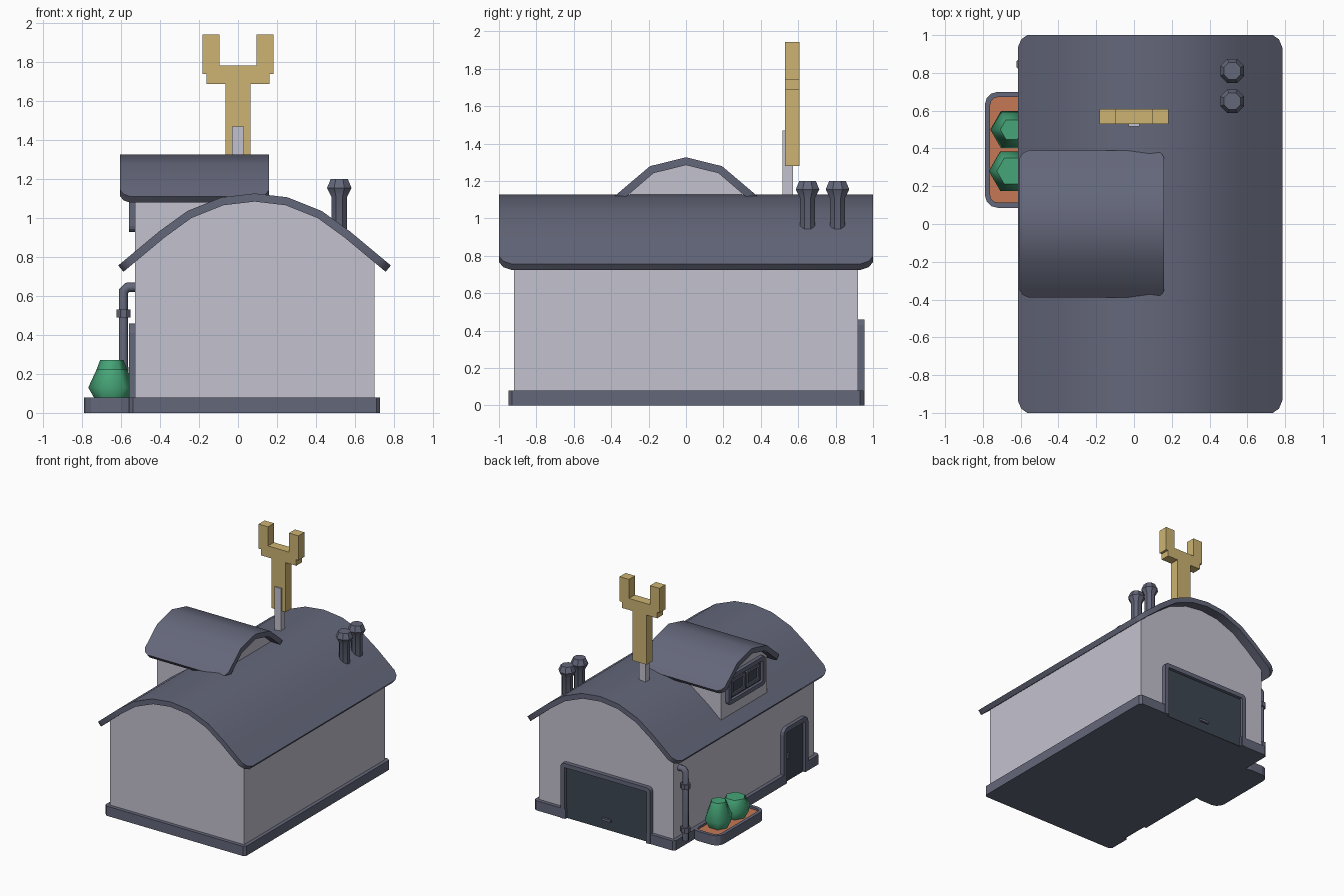
import bpy, bmesh, math
from mathutils import Vector

if "Cube" in bpy.data.objects:
    bpy.data.objects.remove(bpy.data.objects["Cube"])


def material(name, rgb):
    m = bpy.data.materials.new(name)
    m.diffuse_color = (*rgb, 1)
    m.use_nodes = True
    m.node_tree.nodes["Principled BSDF"].inputs["Base Color"].default_value = m.diffuse_color
    return m


WALL = material("pale_wall", (0.55, 0.54, 0.62))
SLATE = material("slate", (0.127, 0.136, 0.195))
DARK = material("dark_panel", (0.048, 0.061, 0.084))
GOLD = material("gold", (0.61, 0.456, 0.17))
GREEN = material("leaf_green", (0.061, 0.376, 0.188))
SOIL = material("terracotta", (0.56, 0.185, 0.09))


def make(name, verts, faces, mat, smooth=None):
    me = bpy.data.meshes.new(name)
    bm = bmesh.new()
    vs = [bm.verts.new(v) for v in verts]
    for f in faces:
        bm.faces.new([vs[i] for i in f])
    bmesh.ops.recalc_face_normals(bm, faces=bm.faces[:])
    bm.to_mesh(me)
    bm.free()
    me.materials.append(mat)
    ob = bpy.data.objects.new(name, me)
    bpy.context.collection.objects.link(ob)
    if smooth:
        bpy.ops.object.select_all(action='DESELECT')
        ob.select_set(True)
        bpy.context.view_layer.objects.active = ob
        bpy.ops.object.shade_smooth_by_angle(angle=math.radians(smooth))
    return ob


# Maps from (profile a, profile b, depth) to world
def on_x(a, b, d): return (d, a, b)
def on_y(a, b, d): return (a, d, b)
def on_z(a, b, d): return (a, b, d)


def prism(name, pts, d0, d1, mp, mat):
    n = len(pts)
    verts = [mp(a, b, d) for d in (d0, d1) for a, b in pts]
    faces = [list(range(n)), list(range(n, 2 * n))]
    faces += [(i, (i + 1) % n, n + (i + 1) % n, n + i) for i in range(n)]
    return make(name, verts, faces, mat)


def box(name, a, b, d, mp, mat):
    return prism(name, [(a[0], b[0]), (a[1], b[0]), (a[1], b[1]), (a[0], b[1])], *d, mp, mat)


def outline(a0, b0, a1, b1, r, closed):
    def arc(cx, cy, start):
        return [(cx + r * math.cos(math.radians(start - k * 30)),
                 cy + r * math.sin(math.radians(start - k * 30))) for k in range(4)]
    top = arc(a0 + r, b1 - r, 180) + arc(a1 - r, b1 - r, 90)
    if closed:
        return top + arc(a1 - r, b0 + r, 0) + arc(a0 + r, b0 + r, 270)
    return [(a0, b0)] + top + [(a1, b0)]


def frame(name, a0, b0, a1, b1, r, w, d0, d1, mp, closed, mat=SLATE):
    out = outline(a0, b0, a1, b1, r, closed)
    inn = outline(a0 + w, b0 + (w if closed else 0), a1 - w, b1 - w, max(r - w, 0.006), closed)
    verts, n = [], len(out)
    for o, i in zip(out, inn):
        verts += [mp(*o, d0), mp(*i, d0), mp(*i, d1), mp(*o, d1)]
    faces = []
    for k in range(n if closed else n - 1):
        p, q = 4 * k, 4 * ((k + 1) % n)
        faces += [(p + j, p + (j + 1) % 4, q + (j + 1) % 4, q + j) for j in range(4)]
    if not closed:
        faces += [(0, 1, 2, 3), tuple(range(4 * n - 4, 4 * n))]
    make(name, verts, faces, mat)
    return inn


def lathe(name, prof, n, loc, mat, turn=0.0, smooth=None):
    verts = [(loc[0] + r * math.cos(turn + 2 * math.pi * k / n),
              loc[1] + r * math.sin(turn + 2 * math.pi * k / n), z)
             for r, z in prof for k in range(n)]
    m = len(prof)
    faces = [list(range(n)), list(range((m - 1) * n, m * n))]
    for j in range(m - 1):
        faces += [(j * n + k, j * n + (k + 1) % n, (j + 1) * n + (k + 1) % n, (j + 1) * n + k)
                  for k in range(n)]
    return make(name, verts, faces, mat, smooth)


def curved_roof(name, pts, centre, half, c, thick, mp):
    # Bent sheet with rounded corners at the eaves
    P = [Vector(p) for p in pts]

    def corner(a, b):
        d = (b - a).normalized()
        return [a, a + d * c * 0.35, a + d * c]
    line = corner(P[0], P[1]) + P[1:-1] + corner(P[-1], P[-2])[::-1]
    ext = [half - c, half - c * 0.35] + [half] * (len(line) - 4) + [half - c * 0.35, half - c]
    verts, n = [], len(line)
    for i, (p, e) in enumerate(zip(line, ext)):
        t = (line[min(i + 1, n - 1)] - line[max(i - 1, 0)]).normalized()
        q = p + Vector((t.y, -t.x)) * thick
        verts += [mp(*p, centre - e), mp(*q, centre - e), mp(*q, centre + e), mp(*p, centre + e)]
    faces = [(0, 1, 2, 3), tuple(range(4 * n - 4, 4 * n))]
    for k in range(n - 1):
        p, q = 4 * k, 4 * k + 4
        faces += [(p + j, p + (j + 1) % 4, q + (j + 1) % 4, q + j) for j in range(4)]
    make(name, verts, faces, SLATE, 40)


# Main roof arch and house walls
CX = 0.085
half_arch = [(0.70, 0.757), (0.49, 0.932), (0.345, 1.037), (0.17, 1.107)]
arch = [(CX - u, z) for u, z in half_arch] + [(CX, 1.127)] + [(CX + u, z) for u, z in half_arch[::-1]]
curved_roof("main_roof", arch, 0, 1.0, 0.065, 0.042, on_y)
inner = [(x, z - 0.02) for x, z in arch[1:-1]]
prism("house_walls", [(-0.53, 0.03), (-0.53, 0.80)] + inner + [(0.70, 0.80), (0.70, 0.03)],
      -0.92, 0.92, on_y, WALL)

# Foundation with notches at both doors
prism("foundation", [(-0.56, -0.93), (-0.54, -0.95), (0.71, -0.95), (0.73, -0.93), (0.73, 0.93),
                     (0.71, 0.95), (0.44, 0.95), (0.44, 0.925), (-0.30, 0.925), (-0.30, 0.95),
                     (-0.54, 0.95), (-0.56, 0.93), (-0.56, -0.52), (-0.535, -0.52),
                     (-0.535, -0.76), (-0.56, -0.76)], 0, 0.08, on_z, SLATE)

# Garage door on the back
g = frame("garage_frame", -0.34, 0, 0.48, 0.46, 0.03, 0.035, 0.91, 0.955, on_y, False)
prism("garage_door", g, 0.92, 0.929, on_y, DARK)
box("garage_handle", (0.03, 0.11), (0.075, 0.095), (0.925, 0.945), on_y, SLATE)

# Side door on the left
g = frame("door_frame", -0.80, 0, -0.48, 0.46, 0.05, 0.04, -0.56, -0.52, on_x, False)
prism("side_door", g, -0.539, -0.53, on_x, DARK)
box("door_handle", (-0.57, -0.545), (0.19, 0.23), (-0.555, -0.535), on_x, SLATE)

# Dormer walls, roof and window
dormer = [(-0.39, 1.112), (-0.193, 1.279), (0, 1.327), (0.193, 1.279), (0.39, 1.112)]
curved_roof("dormer_roof", dormer, -0.2225, 0.3825, 0.05, 0.042, on_x)
prism("dormer_walls", [(-0.30, 0.75), (-0.30, 1.165), (-0.193, 1.255), (0, 1.30), (0.193, 1.255),
                       (0.30, 1.165), (0.30, 0.75)], -0.53, 0.085, on_x, WALL)
g = frame("window_frame", -0.24, 0.93, 0.24, 1.17, 0.03, 0.035, -0.56, -0.52, on_x, True)
prism("window_glass", g, -0.537, -0.53, on_x, DARK)
for i, (a, b) in enumerate([(-0.185, -0.008), (0.008, 0.185)]):
    frame(f"window_sash_{i}", a, 0.982, b, 1.118, 0.01, 0.022, -0.55, -0.53, on_x, True)

# Forked sign on its post
half_fork = [(0.065, 1.28), (0.065, 1.69), (0.162, 1.69), (0.162, 1.74), (0.182, 1.74),
             (0.182, 1.943), (0.096, 1.943), (0.096, 1.785)]
prism("forked_sign", half_fork + [(-x, z) for x, z in half_fork[::-1]], 0.53, 0.608, on_y, GOLD)
box("sign_post", (-0.03, 0.03), (0.517, 0.573), (1.05, 1.47), on_z, WALL)

# Chimney pots
for i, y in enumerate((0.65, 0.81)):
    lathe(f"chimney_{i}", [(0.044, 0.85), (0.044, 1.11), (0.068, 1.155), (0.048, 1.20)],
          8, (0.52, y), SLATE, math.pi / 8, 35)

# Planter with soil and two bushes
g = frame("planter_rim", -0.79, 0.085, -0.53, 0.70, 0.07, 0.028, 0, 0.08, on_z, True)
prism("planter_floor", g, 0, 0.04, on_z, SLATE)
prism("planter_soil", g, 0.04, 0.062, on_z, SOIL)
for i, (y, h, r) in enumerate(((0.50, 0.272, 0.113), (0.28, 0.222, 0.121))):
    lathe(f"bush_{i}", [(r * 0.62, 0.05), (r, 0.13), (r * 0.53 if i == 0 else r * 0.65, h)],
          6, (-0.648, y), GREEN, 0, 62)

# Drain pipe with collars
cu = bpy.data.curves.new("pipe_path", 'CURVE')
cu.dimensions = '3D'
cu.bevel_depth = 0.025
cu.bevel_resolution = 2
cu.use_fill_caps = True
sp = cu.splines.new('POLY')
path = [(-0.588, 0.06), (-0.588, 0.625), (-0.568, 0.645), (-0.52, 0.645)]
sp.points.add(len(path) - 1)
for p, (x, z) in zip(sp.points, path):
    p.co = (x, 0.845, z, 1)
tmp = bpy.data.objects.new("pipe_helper", cu)
bpy.context.collection.objects.link(tmp)
bpy.context.view_layer.update()
me = bpy.data.meshes.new_from_object(tmp.evaluated_get(bpy.context.evaluated_depsgraph_get()))
bpy.data.objects.remove(tmp)
me.materials.clear()
me.materials.append(SLATE)
bpy.context.collection.objects.link(bpy.data.objects.new("drain_pipe", me))
for i, z in enumerate((0.15, 0.51)):
    lathe(f"pipe_collar_{i}", [(0.038, z - 0.02), (0.038, z + 0.02)], 8, (-0.588, 0.845),
          SLATE, math.pi / 8)
